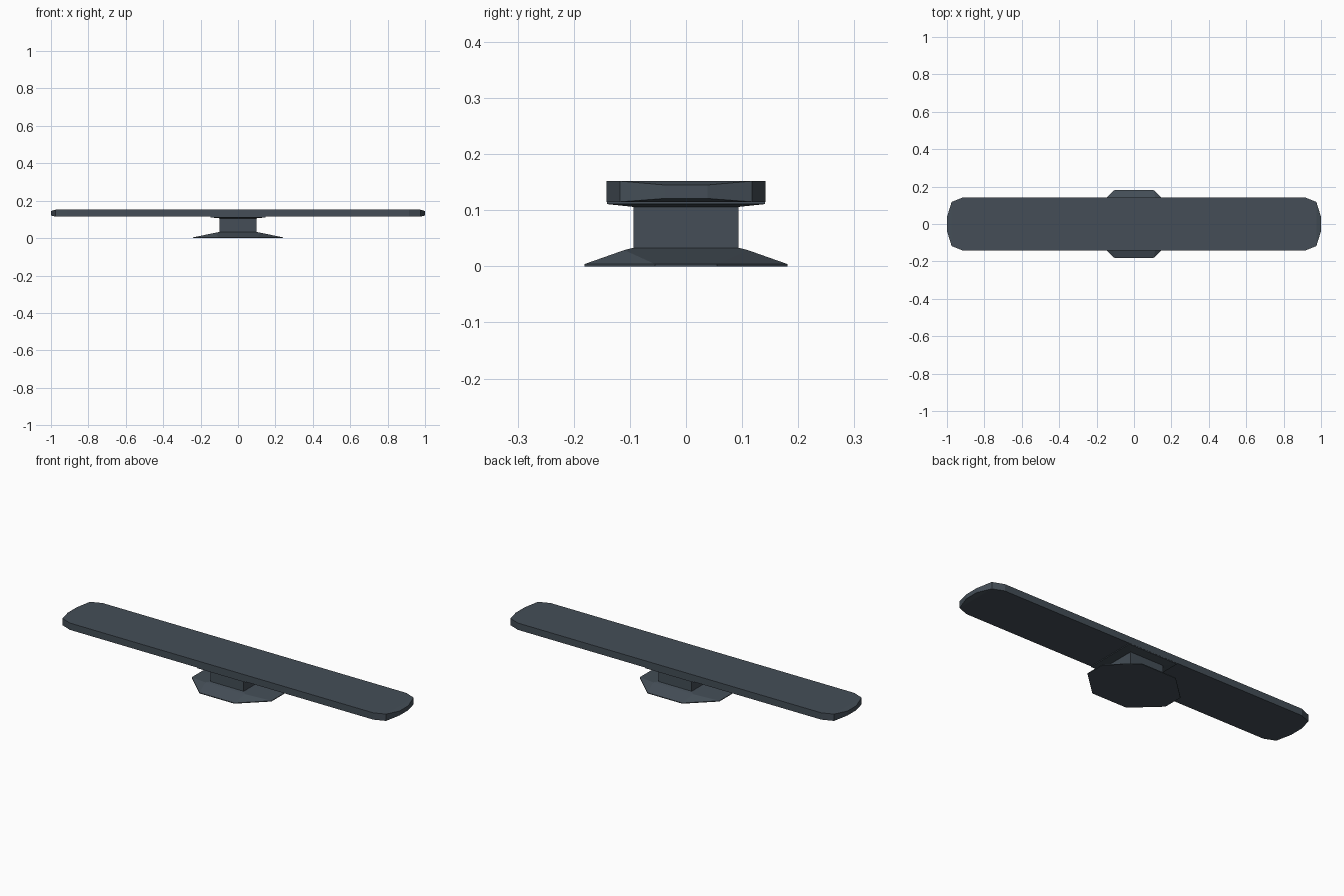
import bpy
import bmesh
import math

if "Cube" in bpy.data.objects:
    bpy.data.objects.remove(bpy.data.objects["Cube"])

slate = bpy.data.materials.new("dark slate")
slate.diffuse_color = (0.058, 0.076, 0.095, 1.0)
slate.use_nodes = True
slate.node_tree.nodes["Principled BSDF"].inputs["Base Color"].default_value = slate.diffuse_color


def convex_part(name, quarter_points):
    """Mirror quarter points (x, y, z) in x and y and wrap them in a hull."""
    bm = bmesh.new()
    pts = {(sx * x, sy * y, z) for x, y, z in quarter_points
           for sx in (1, -1) for sy in (1, -1)}
    for p in sorted(pts):
        bm.verts.new(p)
    bmesh.ops.convex_hull(bm, input=bm.verts[:])
    bmesh.ops.dissolve_limit(bm, angle_limit=math.radians(0.5),
                             verts=bm.verts[:], edges=bm.edges[:])
    bmesh.ops.recalc_face_normals(bm, faces=bm.faces[:])
    mesh = bpy.data.meshes.new(name)
    bm.to_mesh(mesh)
    bm.free()
    mesh.materials.append(slate)
    obj = bpy.data.objects.new(name, mesh)
    bpy.context.collection.objects.link(obj)
    return obj


# Long board with clipped, slightly thinned ends
convex_part("board", [
    (0.915, 0.142, 0.115), (0.915, 0.142, 0.152),
    (0.975, 0.118, 0.115), (0.975, 0.118, 0.152),
    (1.0, 0.038, 0.121), (1.0, 0.038, 0.145),
])

# Shallow flared plate carrying the board
convex_part("support_plate", [
    (0.147, 0.141, 0.117), (0.147, 0.141, 0.111),
    (0.10, 0.094, 0.106),
])

# Rectangular column
convex_part("column", [(0.10, 0.094, 0.03), (0.10, 0.094, 0.108)])

# Octagonal foot sloping up to the column
convex_part("foot", [
    (0.105, 0.181, 0.0), (0.24, 0.055, 0.0),
    (0.105, 0.181, 0.004), (0.24, 0.055, 0.004),
    (0.12, 0.11, 0.029), (0.10, 0.094, 0.033),
])
